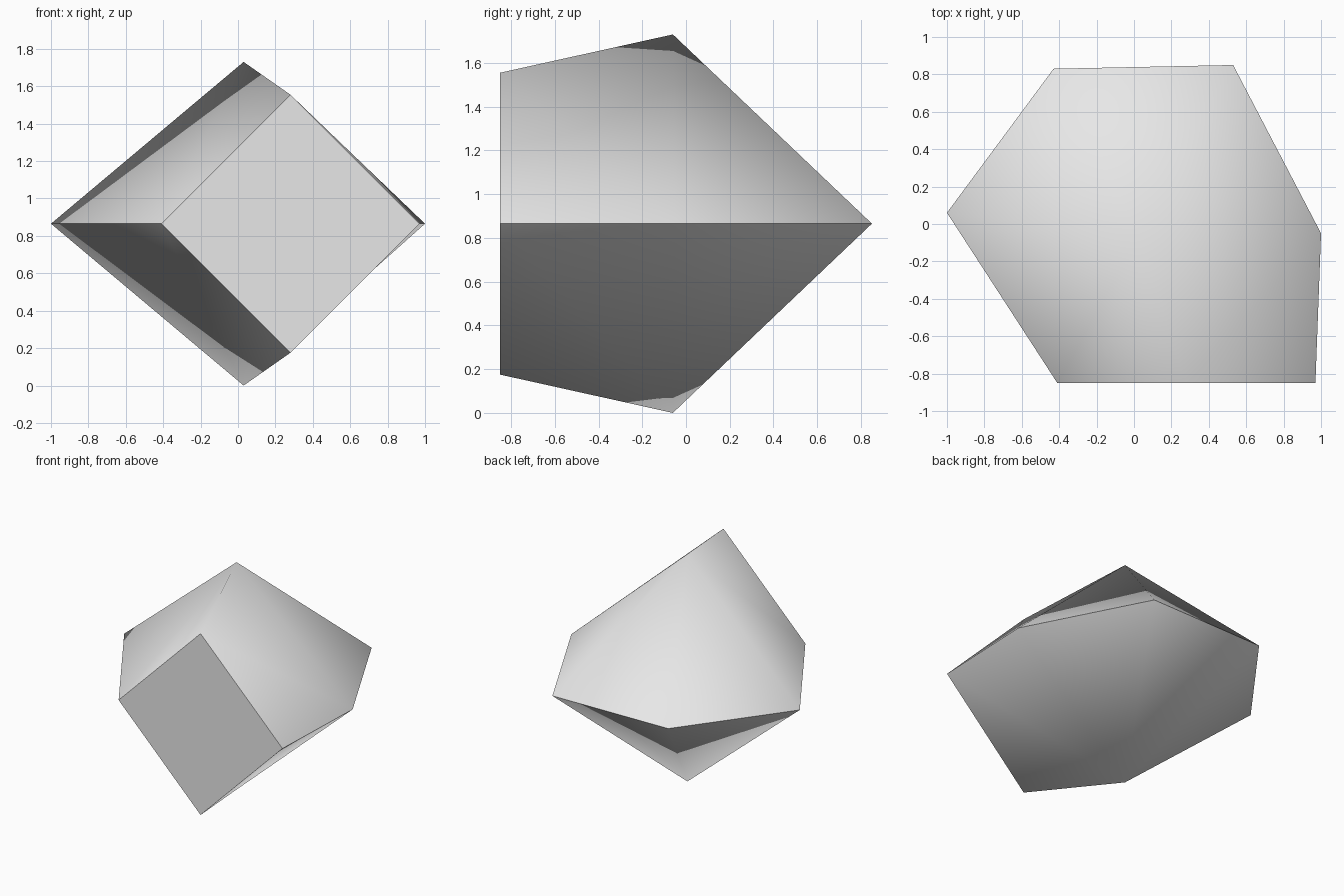
import bpy
import bmesh

cube = bpy.data.objects.get("Cube")
if cube:
    bpy.data.objects.remove(cube, do_unlink=True)

MID = 0.865      # height of the widest outline
FRONT = -0.85    # plane of the square front facet
HALF = 0.69      # half diagonal of the square front facet

# Single grey material
grey = bpy.data.materials.new("light_grey")
grey.use_nodes = True
grey.diffuse_color = (0.8, 0.8, 0.8, 1)
grey.node_tree.nodes["Principled BSDF"].inputs["Base Color"].default_value = (0.8, 0.8, 0.8, 1)

bm = bmesh.new()

# Outline around the middle: front left corner, around the back, to the front right corner
outline = [(-0.41, FRONT), (-1.0, 0.06), (-0.43, 0.83),
           (0.53, 0.85), (1.0, -0.05), (0.97, FRONT)]
rim = [bm.verts.new((x, y, MID)) for x, y in outline]

# Upper and lower halves: a fan of triangles around each peak
tips = []
for side in (1, -1):
    peak = bm.verts.new((0.03, -0.06, MID + side * MID))
    tip = bm.verts.new((0.28, FRONT, MID + side * HALF))
    tips.append(tip)
    for a, b in zip(rim[:-2], rim[1:-1]):
        bm.faces.new((a, b, peak))
    bm.faces.new((rim[0], tip, peak))
    # The twisted side panel is split along a different diagonal above and below
    if side > 0:
        bm.faces.new((peak, tip, rim[4]))
        bm.faces.new((tip, rim[5], rim[4]))
    else:
        bm.faces.new((peak, tip, rim[5]))
        bm.faces.new((peak, rim[5], rim[4]))

# Square front facet
cap = bm.faces.new((rim[0], tips[0], rim[5], tips[1]))
bmesh.ops.recalc_face_normals(bm, faces=bm.faces[:])

# Smooth shading, kept sharp at the rim and around the front facet
for face in bm.faces:
    face.smooth = face is not cap
for edge in bm.edges:
    if cap in edge.link_faces or all(v in rim for v in edge.verts):
        edge.smooth = False

mesh = bpy.data.meshes.new("faceted_stone")
bm.to_mesh(mesh)
bm.free()
mesh.materials.append(grey)
stone = bpy.data.objects.new("faceted_stone", mesh)
bpy.context.collection.objects.link(stone)
